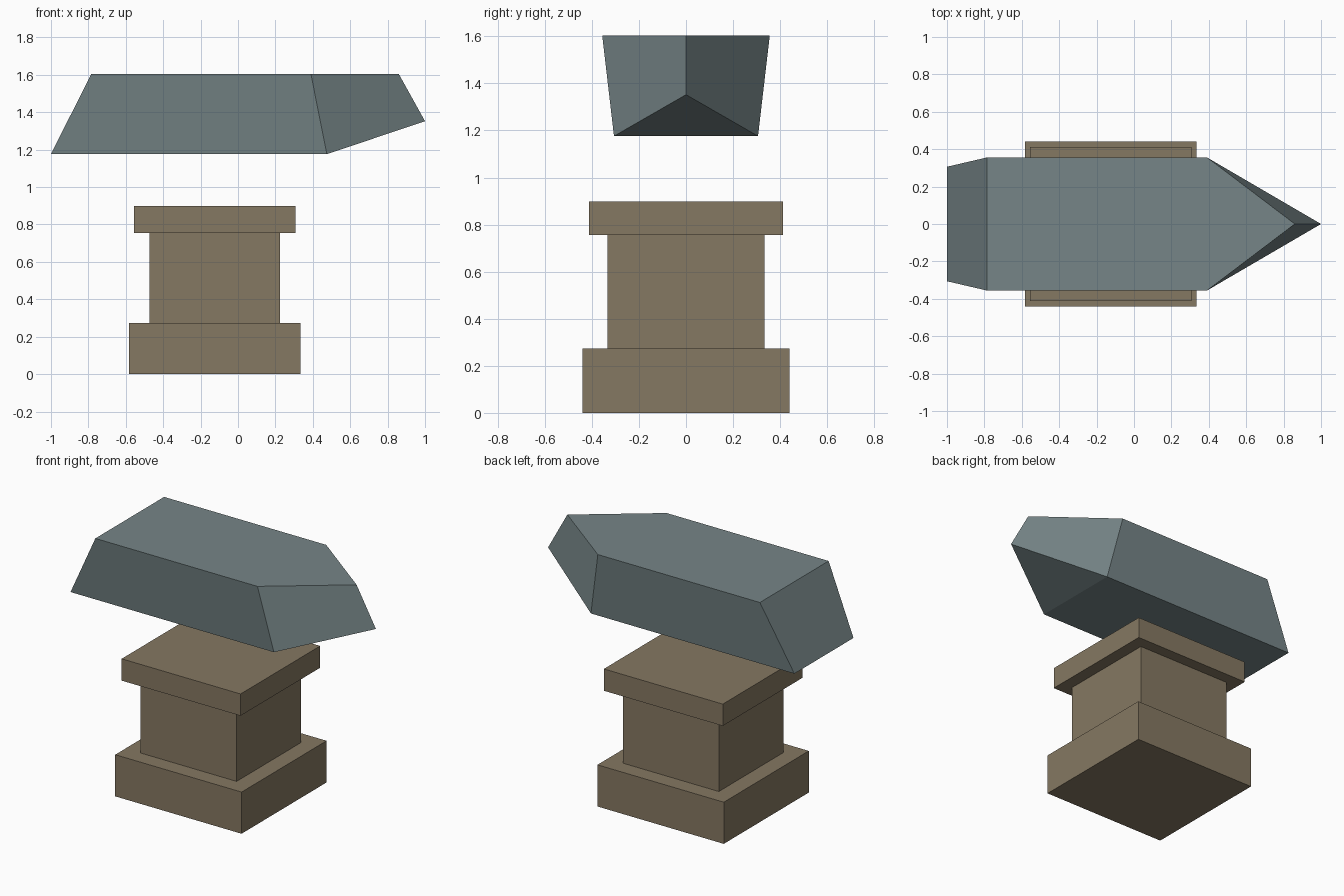
import bpy
import bmesh

if "Cube" in bpy.data.objects:
    bpy.data.objects.remove(bpy.data.objects["Cube"])


def material(name, rgb):
    m = bpy.data.materials.new(name)
    m.diffuse_color = (*rgb, 1)
    m.use_nodes = True
    m.node_tree.nodes["Principled BSDF"].inputs["Base Color"].default_value = m.diffuse_color
    return m


stone = material("brown stone", (0.235, 0.188, 0.122))
steel = material("blue grey steel", (0.180, 0.235, 0.242))


def add_object(name, bm, mat):
    bmesh.ops.recalc_face_normals(bm, faces=bm.faces)
    mesh = bpy.data.meshes.new(name)
    bm.to_mesh(mesh)
    bm.free()
    mesh.materials.append(mat)
    obj = bpy.data.objects.new(name, mesh)
    bpy.context.collection.objects.link(obj)
    return obj


def block(name, half_x, half_y, z0, z1, mat, center_x=-0.124):
    bm = bmesh.new()
    bmesh.ops.create_cube(bm, size=1)
    for v in bm.verts:
        v.co.x = center_x + v.co.x * 2 * half_x
        v.co.y *= 2 * half_y
        v.co.z = z0 if v.co.z < 0 else z1
    return add_object(name, bm, mat)


# Stepped pedestal
block("pedestal_base", 0.458, 0.44, 0.0, 0.273, stone)
block("pedestal_column", 0.348, 0.334, 0.273, 0.755, stone)
block("pedestal_cap", 0.431, 0.412, 0.755, 0.898, stone)

# Floating anvil head: outlines widen upwards and meet in a pointed horn
bm = bmesh.new()
bottom = [(-1.0, -0.306, 1.176), (0.475, -0.306, 1.176),
          (0.475, 0.306, 1.176), (-1.0, 0.306, 1.176)]
top = [(-0.785, -0.356, 1.604), (0.39, -0.356, 1.604), (0.86, 0, 1.604),
       (0.39, 0.356, 1.604), (-0.785, 0.356, 1.604)]
b0, b1, b2, b3 = [bm.verts.new(p) for p in bottom]
t0, t1, t2, t3, t4 = [bm.verts.new(p) for p in top]
tip = bm.verts.new((1.0, 0, 1.352))
for face in ((b0, b1, b2, b3), (t0, t1, t2, t3, t4),   # underside, top
             (b0, b1, t1, t0), (b2, b3, t4, t3),       # long sides
             (b3, b0, t0, t4),                         # sloped heel
             (b1, tip, t2, t1), (tip, b2, t3, t2),     # horn sides
             (b1, b2, tip)):                           # horn underside
    bm.faces.new(face)
add_object("anvil_head", bm, steel)
